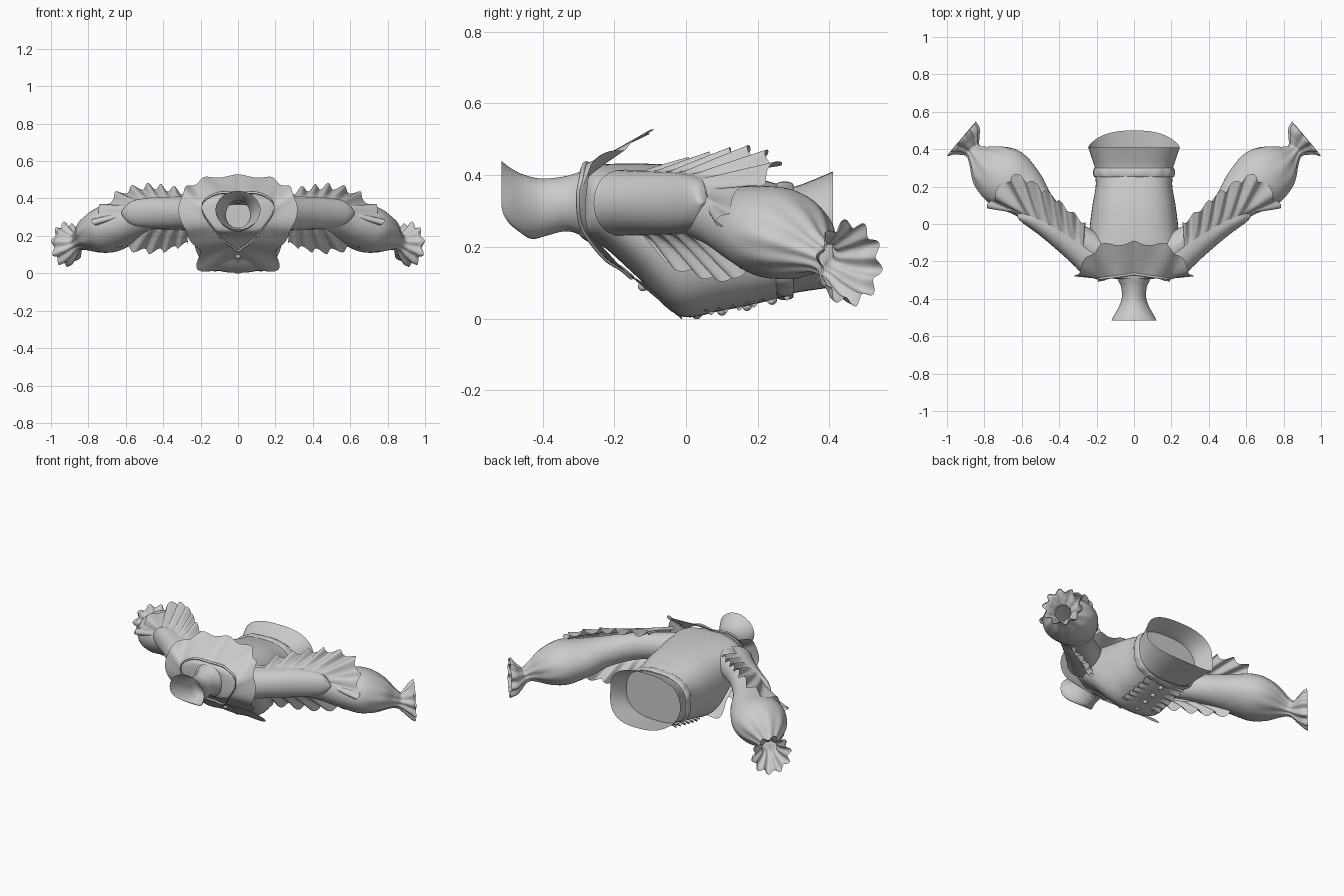
import bpy, math
from mathutils import Vector

if "Cube" in bpy.data.objects:
    bpy.data.objects.remove(bpy.data.objects["Cube"])

TAU = 2 * math.pi


def sample(pts, n):
    """Catmull-Rom samples through tuples of any length."""
    out = []
    m = len(pts) - 1
    for k in range(n):
        t = k / (n - 1) * m
        i = min(int(t), m - 1)
        f = t - i
        a, b, c, d = (pts[max(i - 1, 0)], pts[i], pts[i + 1], pts[min(i + 2, m)])
        out.append(tuple(0.5 * (2 * q + (r - p) * f + (2 * p - 5 * q + 4 * r - s) * f * f
                   + (3 * q - p - 3 * r + s) * f ** 3) for p, q, r, s in zip(a, b, c, d)))
    return out


def loft(name, rows, closed=False, mirror=False):
    """Skin rows of points into a smooth sheet or tube."""
    n = len(rows[0])
    verts = [tuple(p) for r in rows for p in r]
    faces = []
    for i in range(len(rows) - 1):
        for j in range(n if closed else n - 1):
            k = (j + 1) % n
            faces.append((i * n + j, i * n + k, (i + 1) * n + k, (i + 1) * n + j))
    me = bpy.data.meshes.new(name)
    me.from_pydata(verts, [], faces)
    me.polygons.foreach_set("use_smooth", [True] * len(faces))
    ob = bpy.data.objects.new(name, me)
    bpy.context.collection.objects.link(ob)
    if mirror:
        ob.modifiers.new("mirror", 'MIRROR')
    return ob


def ruffle(name, inner, outer, waves, amp, axis=None, steps=8, mirror=False):
    """Pleated strip between two curves; pleats grow towards the outer curve."""
    n = len(inner)
    rows = []
    for s in range(steps + 1):
        t = s / steps
        row = []
        for i in range(n):
            a, b = Vector(inner[i]), Vector(outer[i])
            tan = Vector(outer[min(i + 1, n - 1)]) - Vector(outer[max(i - 1, 0)])
            nor = Vector(axis) if axis else tan.cross(b - a).normalized()
            w = math.sin(TAU * waves * i / (n - 1))
            edge = 0.07 * math.cos(TAU * waves * i / (n - 1))
            row.append(a.lerp(b, t * (1 + edge)) + nor * (amp * w * t ** 0.7))
        rows.append(row)
    return loft(name, rows, mirror=mirror)


def rings(stations, n, power=2.0, count=40, skew=None):
    """Rings along y from (y, half width, z low, z high)."""
    rows = []
    for y, w, lo, hi in sample(stations, count):
        row = []
        for j in range(n):
            c, s = math.cos(TAU * j / n), math.sin(TAU * j / n)
            e = 2 / power
            x = w * math.copysign(abs(c) ** e, c)
            z = (lo + hi) / 2 + (hi - lo) / 2 * math.copysign(abs(s) ** e, s)
            row.append((x, y + (skew(y, s) if skew else 0), z))
        rows.append(row)
    return rows


# Bodice with flared hem, lower at the front
body = [(-.295, .09, .23, .415), (-.275, .19, .215, .42), (-.23, .235, .2, .43),
        (-.13, .242, .11, .432), (-.02, .237, .008, .427), (.1, .222, .022, .412),
        (.2, .205, .042, .39), (.27, .208, .062, .372), (.31, .212, .075, .37),
        (.41, .245, .1, .41)]


def hem_skew(y, s):
    return max(0, (y - .29) / .12) * .09 * max(0, -s) ** 1.5


loft("bodice", rings(body, 72, 2.6, 60, hem_skew), closed=True)

# Inner panel closing the waist
waist = rings([(.3, .208, .068, .37), (.3, .001, .218, .22)], 72, 2.6, 6)
loft("waist_panel", waist, closed=True)

# Waist band with gathered edges
band = []
for k in range(9):
    a = math.pi * k / 8
    r = .008 * math.sin(a)
    row = []
    for j, p in enumerate(rings([(.275, .21, .062, .372), (.276, .21, .062, .372)], 96, 2.6, 2)[0]):
        q = Vector((p[0], 0, p[2] - .217)).normalized() * (r * (1 + .35 * math.sin(j * .9)))
        row.append((p[0] + q.x, p[1] - .025 * math.cos(a), p[2] + q.z))
    band.append(row)
loft("waist_band", band, closed=True)

# Standing neck collar, cut back at the front
neck = [(-.27, .1, .215, .42), (-.3, .085, .235, .408), (-.34, .068, .243, .396),
        (-.4, .066, .228, .39), (-.45, .085, .222, .4), (-.49, .108, .225, .42),
        (-.515, .12, .235, .44)]


def neck_skew(y, s):
    return max(0, (-.4 - y) / .11) * .06 * max(0, -s) ** 3


loft("neck_collar", rings(neck, 48, 2, 30, neck_skew), closed=True)

# Wide cape collar: raised behind, wrapping the shoulders and chest
inner = [(0, -.265, .425), (.1, -.28, .43), (.18, -.29, .39), (.19, -.298, .33),
         (.14, -.285, .25), (.07, -.225, .17), (.03, -.18, .14), (0, -.15, .115)]
outer = [(0, -.1, .52), (.15, -.11, .515), (.24, -.17, .475), (.305, -.27, .42),
         (.295, -.265, .24), (.22, -.17, .14), (.195, -.03, .02), (0, -.02, .005)]
ruffle("cape_collar", sample(inner, 90), sample(outer, 90), 6, .005, mirror=True)

# Collar edging along the neckline
edge = []
for p in sample(inner, 50):
    edge.append([(p[0], p[1] - .002 + .007 * math.cos(TAU * k / 8), p[2] + .007 * math.sin(TAU * k / 8))
                 for k in range(8)])
loft("neckline_trim", edge, closed=True, mirror=True)

# Open outer sleeve: half shell bulging to the outside
seam = [(.2, -.17, .415), (.27, -.12, .412), (.36, -.06, .41), (.46, 0, .405),
        (.56, .045, .385), (.615, .06, .32)]
mid_z = .322
rows = []
top = sample(seam, 40)
for i, p in enumerate(top):
    u = i / 39
    depth = (.125 - .075 * u) * math.sqrt(max(0, 1 - u ** 5))
    row = []
    for k in range(17):
        a = math.pi * k / 16
        d = depth * math.sin(a) ** .8 if 0 < k < 16 else 0
        row.append((p[0] + .7 * d, p[1] - .7 * d, mid_z + (p[2] - mid_z) * math.cos(a)))
    rows.append(row)
loft("outer_sleeve", rows, mirror=True)

# Pleated frill all around the sleeve opening
seam_loop = seam[1:] + [(x, y, 2 * mid_z - z) for x, y, z in seam[-2:0:-1]]
# fan out the sleeve end so the frill wraps around the puff
seam_loop[3:6] = [(.56, .045, .385), (.615, .06, .322), (.56, .045, .259)]
frill_loop = [(.26, 0, .43), (.38, .1, .455), (.5, .19, .465), (.65, .25, .42),
              (.775, .1, .29),
              (.68, .17, .17), (.52, .13, .12), (.38, .05, .125), (.27, -.06, .16)]
ruffle("sleeve_frill", sample(seam_loop, 240), sample(frill_loop, 240), 14, .018, mirror=True)

# Puffed inner sleeve ending in a fluted cuff: x, y, z, side radius, up radius, flute
path = [(.18, -.15, .325, .08, .08, 0), (.36, -.03, .323, .072, .08, 0),
        (.5, .08, .295, .095, .088, 0), (.6, .175, .262, .138, .11, 0),
        (.69, .25, .238, .16, .127, 0), (.77, .31, .21, .13, .103, .02),
        (.83, .36, .182, .066, .06, .05), (.86, .39, .165, .044, .046, .06),
        (.883, .417, .158, .068, .072, .09), (.905, .442, .155, .1, .1, .1),
        (.922, .457, .155, .108, .11, .12)]
pts = sample(path, 64)
rows = []
for i, p in enumerate(pts):
    a, b = pts[max(i - 1, 0)], pts[min(i + 1, 63)]
    d = (Vector(b[:3]) - Vector(a[:3])).normalized()
    side = d.cross(Vector((0, 0, 1))).normalized()
    up = side.cross(d)
    row = []
    for j in range(96):
        t = TAU * j / 96
        f = 1 + p[5] * math.sin(10 * t)
        row.append(Vector(p[:3]) + side * (p[3] * f * math.cos(t)) + up * (p[4] * f * math.sin(t)))
    rows.append(row)
loft("puff_sleeve", rows, closed=True, mirror=True)

# Frills beside the front buttons
ruffle("front_frill", sample([(.07, .05, .016), (.07, .12, .027), (.07, .2, .044), (.07, .28, .064)], 100),
       sample([(.13, .05, .016), (.13, .12, .027), (.13, .2, .043), (.13, .29, .062)], 100),
       6, .01, axis=(0, 0, 1), steps=4, mirror=True)

# Buttons down the front
for y, z in [(-.12, .09), (.03, .012), (.1, .022), (.17, .035), (.24, .052)]:
    bpy.ops.mesh.primitive_uv_sphere_add(segments=16, ring_count=8, radius=.014, location=(0, y, z))
    bpy.context.object.name = "button"
    bpy.ops.object.shade_smooth()
